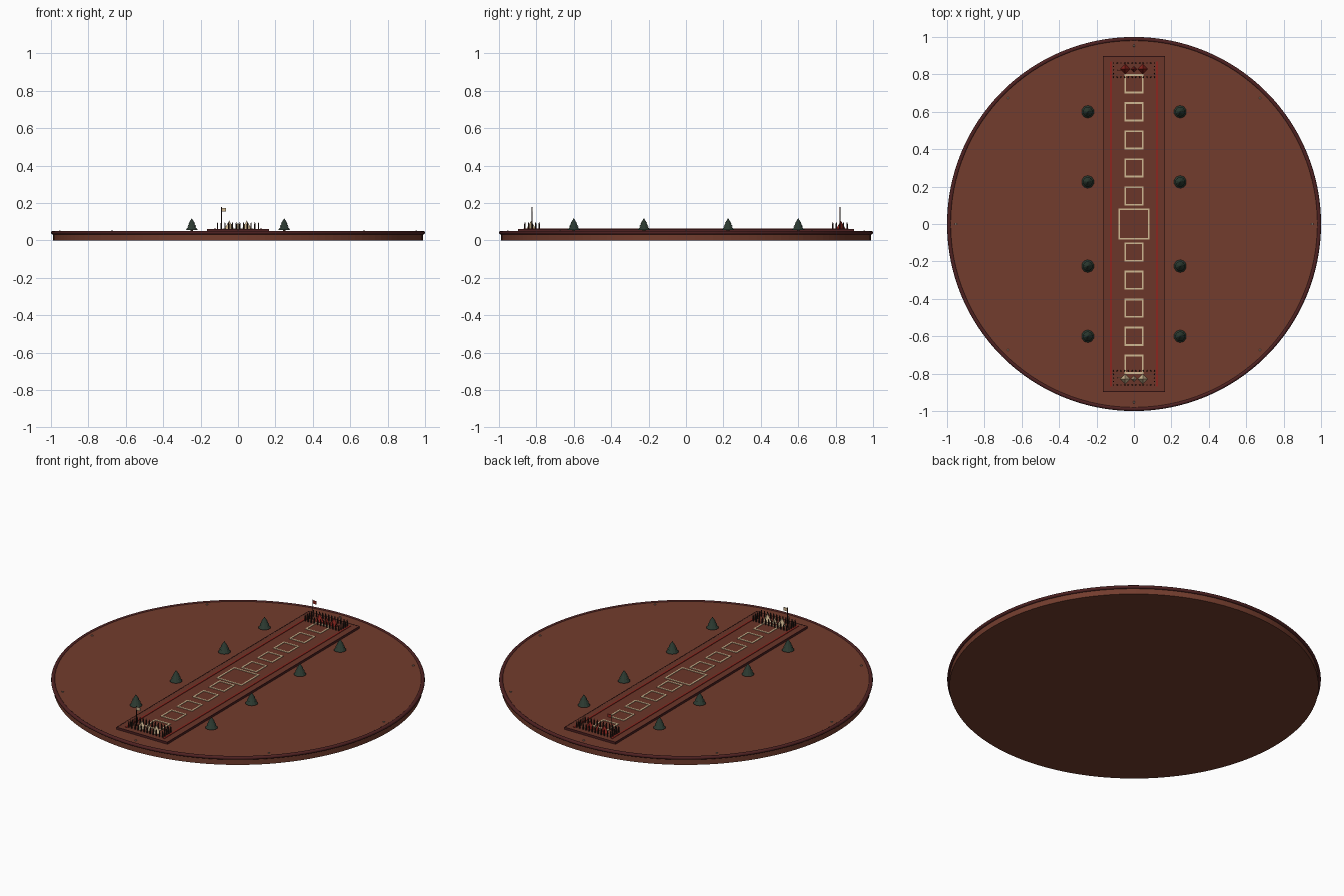
import bpy, bmesh, math
from mathutils import Matrix, Vector

if "Cube" in bpy.data.objects:
    bpy.data.objects.remove(bpy.data.objects["Cube"])


def material(name, r, g, b):
    """Flat colour given as 8-bit sRGB, stored linear."""
    m = bpy.data.materials.new(name)
    lin = [((c / 255 + 0.055) / 1.055) ** 2.4 for c in (r, g, b)]
    m.diffuse_color = (*lin, 1)
    m.use_nodes = True
    m.node_tree.nodes["Principled BSDF"].inputs["Base Color"].default_value = m.diffuse_color
    return m


BROWN = material("red_brown_wood", 114, 60, 45)
BOARD = material("lane_wood", 107, 54, 41)
MAROON = material("dark_maroon", 78, 33, 33)
RED = material("red_paint", 140, 37, 30)
CREAM = material("cream", 208, 184, 146)
GREEN = material("dark_green", 43, 57, 48)
DARK = material("dark_post", 44, 27, 22)
GREY = material("stud_grey", 135, 115, 100)
TRUNK = material("trunk_brown", 72, 46, 32)


def finish(name, bm, mat, smooth=False):
    me = bpy.data.meshes.new(name)
    bm.to_mesh(me)
    bm.free()
    me.materials.append(mat)
    for p in me.polygons:
        p.use_smooth = smooth
    ob = bpy.data.objects.new(name, me)
    bpy.context.collection.objects.link(ob)
    return ob


def add_box(bm, x0, x1, y0, y1, z0, z1):
    size = Matrix.Diagonal((x1 - x0, y1 - y0, z1 - z0, 1))
    mid = Vector(((x0 + x1) / 2, (y0 + y1) / 2, (z0 + z1) / 2))
    bmesh.ops.create_cube(bm, size=1, matrix=Matrix.Translation(mid) @ size)


def add_cone(bm, x, y, z0, z1, r0, r1, sides):
    bmesh.ops.create_cone(bm, cap_ends=True, segments=sides, radius1=r0, radius2=r1,
                          depth=z1 - z0, matrix=Matrix.Translation((x, y, (z0 + z1) / 2)))


def add_frame(bm, y, half, w, z0, z1):
    """Square outline centred on the lane."""
    add_box(bm, -half, half, y + half - w, y + half, z0, z1)
    add_box(bm, -half, half, y - half, y - half + w, z0, z1)
    for s in (-1, 1):
        a, b = sorted((s * half, s * (half - w)))
        add_box(bm, a, b, y - half + w, y + half - w, z0, z1)


TOP, LANE = 0.048, 0.06

# Round base
bm = bmesh.new()
add_cone(bm, 0, 0, 0, TOP, 0.988, 0.988, 128)
finish("round_base", bm, BROWN)

# Rounded rim around the base
bm = bmesh.new()
n, k = 128, 10
rings = []
for i in range(n):
    a = 2 * math.pi * i / n
    ring = []
    for j in range(k):
        t = 2 * math.pi * j / k
        r = 0.989 + 0.011 * math.cos(t)
        ring.append(bm.verts.new((r * math.cos(a), r * math.sin(a), 0.042 + 0.010 * math.sin(t))))
    rings.append(ring)
for i in range(n):
    p, q = rings[i], rings[(i + 1) % n]
    for j in range(k):
        bm.faces.new((p[j], q[j], q[(j + 1) % k], p[(j + 1) % k]))
finish("rim", bm, MAROON, True)

# Studs near the rim
bm = bmesh.new()
for i in range(8):
    a = i * math.pi / 4
    add_cone(bm, 0.953 * math.cos(a), 0.953 * math.sin(a), TOP - 0.002, TOP + 0.004, 0.007, 0.005, 10)
finish("rim_studs", bm, GREY)

# Raised lane and its thin border
bm = bmesh.new()
add_box(bm, -0.165, 0.165, -0.895, 0.895, TOP - 0.004, LANE)
finish("lane", bm, BOARD)
bm = bmesh.new()
for s in (-1, 1):
    a, b = sorted((s * 0.167, s * 0.163))
    add_box(bm, a, b, -0.897, 0.897, TOP, LANE + 0.001)
    a, b = sorted((s * 0.897, s * 0.893))
    add_box(bm, -0.163, 0.163, a, b, TOP, LANE + 0.001)
finish("lane_border", bm, MAROON)

# Red stripes along the lane
bm = bmesh.new()
for s in (-1, 1):
    add_box(bm, s * 0.123 - 0.005, s * 0.123 + 0.005, -0.87, 0.87, LANE - 0.002, LANE + 0.003)
finish("lane_stripes", bm, RED)

# Square outlines: one large in the middle, five on each side
bm = bmesh.new()
add_frame(bm, 0, 0.083, 0.009, LANE - 0.002, LANE + 0.003)
for s in (-1, 1):
    for i in range(5):
        add_frame(bm, s * (0.15 + 0.15 * i), 0.051, 0.009, LANE - 0.002, LANE + 0.003)
finish("lane_squares", bm, CREAM)

# Trees: trunk and three tiers
trunks, leaves = bmesh.new(), bmesh.new()
for x in (-0.247, 0.247):
    for y in (-0.6, -0.225, 0.225, 0.6):
        add_cone(trunks, x, y, TOP - 0.002, 0.066, 0.008, 0.007, 8)
        add_cone(leaves, x, y, 0.056, 0.088, 0.034, 0.007, 10)
        add_cone(leaves, x, y, 0.074, 0.103, 0.026, 0.004, 10)
        add_cone(leaves, x, y, 0.091, 0.119, 0.018, 0.0, 10)
finish("tree_trunks", trunks, TRUNK)
finish("tree_leaves", leaves, GREEN)

# A fenced camp at each end of the lane
for side, y, col in (("front", -0.823, CREAM), ("back", 0.823, RED)):
    s = 1 if y > 0 else -1

    # Palisade posts with pointed tips
    bm = bmesh.new()
    spots = [(-0.11 + 0.02 * i, y + d) for i in range(12) for d in (-0.038, 0.038)]
    spots += [(x, y + d) for x in (-0.11, 0.11) for d in (-0.019, 0, 0.019)]
    for px, py in spots:
        add_cone(bm, px, py, LANE - 0.002, 0.088, 0.004, 0.004, 6)
        add_cone(bm, px, py, 0.088, 0.1, 0.004, 0.0, 6)
    finish(side + "_fence_posts", bm, DARK)

    # Two pyramid tents and a small middle one
    bm = bmesh.new()
    for x, r, h in ((-0.047, 0.027, 0.046), (0.047, 0.027, 0.046), (0, 0.016, 0.036)):
        add_cone(bm, x, y + s * 0.005, LANE - 0.001, LANE + h, r, 0.0, 4)
    finish(side + "_tents", bm, col)

    # Flag pole and flag
    bm = bmesh.new()
    add_cone(bm, -0.088, y, LANE - 0.002, 0.178, 0.0025, 0.0025, 6)
    finish(side + "_flag_pole", bm, DARK)
    bm = bmesh.new()
    add_box(bm, -0.087, -0.063, y - 0.0015, y + 0.0015, 0.155, 0.174)
    finish(side + "_flag", bm, col)
